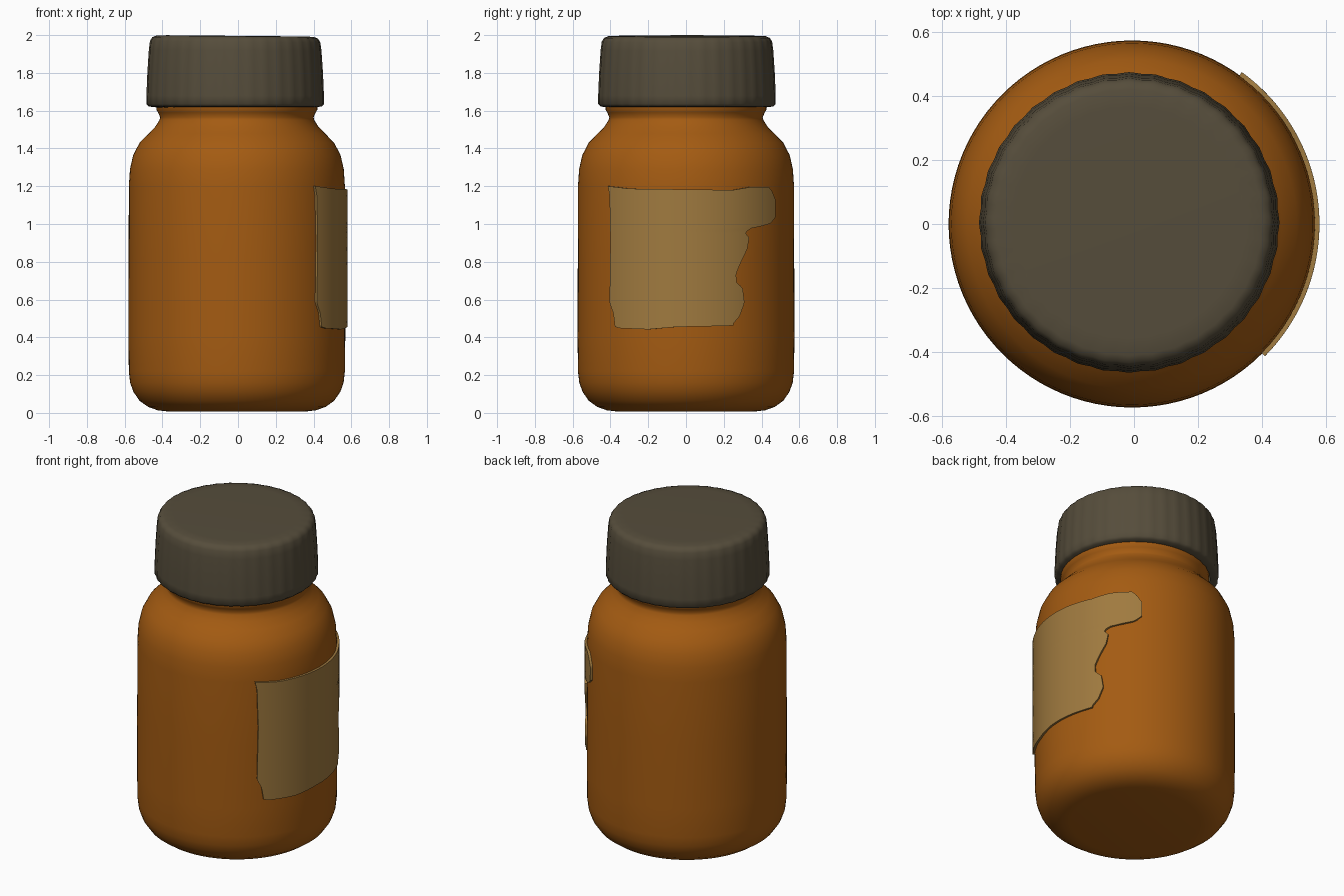
import bpy, bmesh, math

if "Cube" in bpy.data.objects:
    bpy.data.objects.remove(bpy.data.objects["Cube"])


def material(name, rgb):
    m = bpy.data.materials.new(name)
    m.diffuse_color = (*rgb, 1)
    m.use_nodes = True
    m.node_tree.nodes["Principled BSDF"].inputs["Base Color"].default_value = m.diffuse_color
    return m


def finish(name, bm, mat, angle):
    bmesh.ops.recalc_face_normals(bm, faces=bm.faces)
    me = bpy.data.meshes.new(name)
    bm.to_mesh(me)
    bm.free()
    me.materials.append(mat)
    ob = bpy.data.objects.new(name, me)
    bpy.context.collection.objects.link(ob)
    bpy.ops.object.select_all(action='DESELECT')
    ob.select_set(True)
    bpy.context.view_layer.objects.active = ob
    bpy.ops.object.shade_smooth_by_angle(angle=math.radians(angle))
    return ob


def lathe(name, profile, centre, mat, steps=96, ripple=0.0, cap_start=True, cap_end=True):
    """Spin (radius, z) points round a vertical axis."""
    bm = bmesh.new()
    rings = []
    for r, z in profile:
        ring = []
        for i in range(steps):
            a = 2 * math.pi * i / steps
            rr = r + ripple * math.cos(a * steps / 4)
            ring.append(bm.verts.new((centre[0] + rr * math.cos(a), centre[1] + rr * math.sin(a), z)))
        rings.append(ring)
    for lo, hi in zip(rings, rings[1:]):
        for i in range(steps):
            j = (i + 1) % steps
            bm.faces.new((lo[i], lo[j], hi[j], hi[i]))
    if cap_start:
        bm.faces.new(rings[0])
    if cap_end:
        bm.faces.new(rings[-1])
    return finish(name, bm, mat, 50)


def interp(table, x):
    for (x0, y0), (x1, y1) in zip(table, table[1:]):
        if x <= x1:
            return y0 + (y1 - y0) * max(0, (x - x0) / (x1 - x0))
    return table[-1][1]


amber = material("amber_orange", (0.37, 0.105, 0.006))
grey = material("cap_grey_brown", (0.092, 0.074, 0.044))
paper = material("aged_paper", (0.35, 0.195, 0.05))

# Bottle: rounded base, straight wall, shoulder and neck
bottle_profile = [(0.37, 0.008), (0.42, 0.014), (0.47, 0.032), (0.515, 0.064), (0.548, 0.112),
                  (0.565, 0.16), (0.572, 0.22), (0.574, 0.4), (0.573, 0.8), (0.572, 1.2),
                  (0.566, 1.29), (0.549, 1.365), (0.515, 1.43), (0.468, 1.478), (0.432, 1.515),
                  (0.41, 1.55), (0.406, 1.565), (0.417, 1.59), (0.426, 1.605), (0.426, 1.635)]
lathe("bottle", bottle_profile, (-0.006, 0.0), amber, cap_end=False)

# Screw cap: tapered, faintly fluted skirt and softened top edge
cap_profile = [(0.42, 1.618), (0.455, 1.622), (0.468, 1.635), (0.468, 1.68), (0.463, 1.80),
               (0.455, 1.92), (0.449, 1.965), (0.437, 1.985), (0.415, 1.994), (0.36, 1.996)]
cap = lathe("screw_cap", cap_profile, (-0.015, 0.005), grey, steps=144, ripple=0.002, cap_start=False)
for v in cap.data.vertices:  # slightly crooked top
    if v.co.z > 1.9:
        v.co.z -= 0.009 * v.co.x

# Torn label wrapped on the +x side: edges given as (height, y) and (y, height)
left_edge = [(0.44, -0.375), (0.52, -0.385), (0.57, -0.405), (0.9, -0.40), (1.14, -0.405), (1.2, -0.415)]
right_edge = [(0.46, 0.25), (0.5, 0.285), (0.57, 0.31), (0.65, 0.30), (0.685, 0.268), (0.73, 0.265),
              (0.79, 0.29), (0.86, 0.325), (0.92, 0.335), (0.945, 0.315), (0.965, 0.33), (0.98, 0.40),
              (0.995, 0.45), (1.03, 0.474), (1.12, 0.475), (1.17, 0.455), (1.2, 0.43)]
bottom_edge = [(-0.41, 0.465), (-0.35, 0.448), (-0.2, 0.442), (-0.05, 0.455), (0.2, 0.46), (0.3, 0.465)]
top_edge = [(-0.41, 1.20), (-0.3, 1.187), (0.0, 1.183), (0.25, 1.18), (0.35, 1.197), (0.48, 1.195)]
R, ROWS, COLS = 0.586, 60, 36
bm = bmesh.new()
grid = []
for i in range(ROWS + 1):
    z = 0.45 + 0.74 * i / ROWS
    a0 = math.asin(interp(left_edge, z) / R)
    a1 = math.asin(interp(right_edge, z) / R)
    row = []
    for j in range(COLS + 1):
        a = a0 + (a1 - a0) * j / COLS
        y = R * math.sin(a)
        lo, hi = interp(bottom_edge, y), interp(top_edge, y)
        row.append(bm.verts.new((R * math.cos(a) - 0.006, y, lo + (hi - lo) * i / ROWS)))
    grid.append(row)
for lo, hi in zip(grid, grid[1:]):
    for j in range(COLS):
        bm.faces.new((lo[j], lo[j + 1], hi[j + 1], hi[j]))
# Turn the outline inward so the label has a visible edge
rim = bmesh.ops.extrude_edge_only(bm, edges=[e for e in bm.edges if e.is_boundary])
for v in rim["geom"]:
    if isinstance(v, bmesh.types.BMVert):
        v.co.x = (v.co.x + 0.006) * 0.97 - 0.006
        v.co.y *= 0.97
finish("torn_label", bm, paper, 40)
